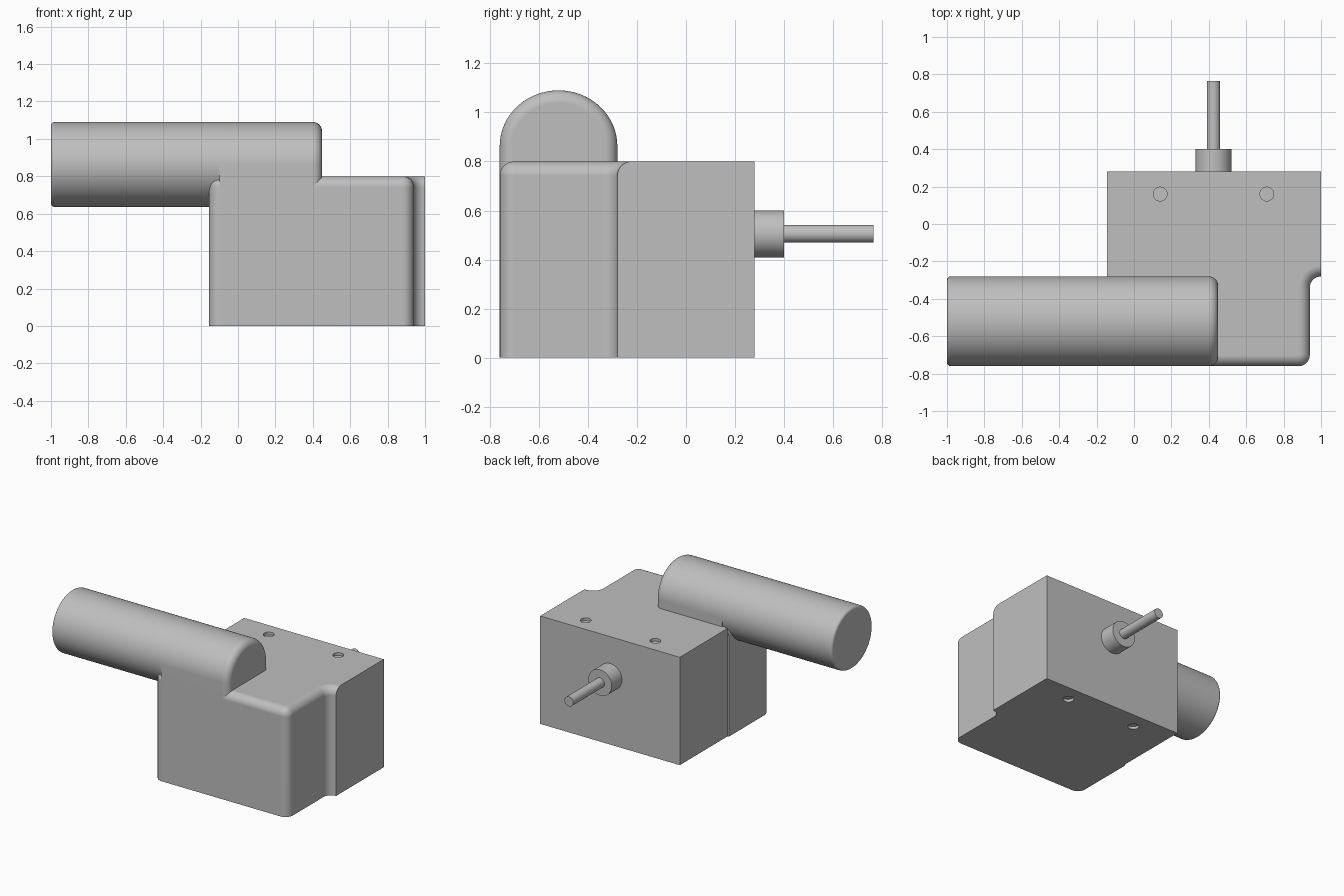
import bpy, bmesh
from math import sin, cos, pi, radians

if "Cube" in bpy.data.objects:
    bpy.data.objects.remove(bpy.data.objects["Cube"], do_unlink=True)

grey = bpy.data.materials.new("plain grey")
grey.use_nodes = True
colour = (0.52, 0.52, 0.52, 1)
grey.diffuse_color = colour
grey.node_tree.nodes["Principled BSDF"].inputs["Base Color"].default_value = colour

PLACE = {"x": lambda u, v, h: (h, u, v),
         "y": lambda u, v, h: (u, h, v),
         "z": lambda u, v, h: (u, v, h)}


def arc(cu, cv, ru, rv, start, end, steps, side=1):
    """Points on an arc, each with the outward direction used for insetting."""
    pts = []
    for i in range(steps + 1):
        a = radians(start + (end - start) * i / steps)
        pts.append((cu + ru * cos(a), cv + rv * sin(a), side * cos(a), side * sin(a)))
    return pts


def circle(cu, cv, ru, rv, steps=64):
    return arc(cu, cv, ru, rv, 0, 360, steps)[:-1]


def rounded_end(start, end, r, steps=8):
    """Rings (height, inset) from start to end, with a rounded edge at end."""
    s = 1 if end > start else -1
    return [(start, 0)] + [(end - s * r * (1 - sin(t)), r * (1 - cos(t)))
                           for t in (pi / 2 * i / steps for i in range(steps + 1))]


def loft(name, axis, outline, rings):
    bm = bmesh.new()
    loops = [[bm.verts.new(PLACE[axis](u - nu * d, v - nv * d, h))
              for u, v, nu, nv in outline] for h, d in rings]
    n = len(outline)
    for a, b in zip(loops, loops[1:]):
        for i in range(n):
            j = (i + 1) % n
            bm.faces.new((a[i], a[j], b[j], b[i]))
    bm.faces.new(loops[0])
    bm.faces.new(loops[-1])
    bmesh.ops.recalc_face_normals(bm, faces=bm.faces)
    mesh = bpy.data.meshes.new(name)
    bm.to_mesh(mesh)
    bm.free()
    mesh.materials.append(grey)
    obj = bpy.data.objects.new(name, mesh)
    bpy.context.collection.objects.link(obj)
    return obj


def activate(obj):
    bpy.ops.object.select_all(action="DESELECT")
    obj.select_set(True)
    bpy.context.view_layer.objects.active = obj


def finish(obj):
    activate(obj)
    bpy.ops.object.shade_smooth_by_angle(angle=radians(35))
    normals = obj.modifiers.new("even shading", "WEIGHTED_NORMAL")
    normals.keep_sharp = True


# Housing: square back, narrower front with rounded corners and top edge
R, TOP, FRONT, STEP = 0.06, 0.8, -0.76, -0.28
outline = [(1.0, 0.28, 0, 0), (-0.145, 0.28, 0, 0), (-0.145, STEP, 0, 0),
           (-0.155, STEP, -1, 0)]
outline += arc(-0.155 + R, FRONT + R, R, R, 180, 270, 8)
outline += arc(0.94 - R, FRONT + R, R, R, 270, 360, 8)
outline += arc(1.0, STEP - R, R, R, 180, 90, 8, side=-1)
housing = loft("housing", "z", outline, rounded_end(0, TOP, R - 0.002))

# Shallow round sockets on the top and bottom
for x in (0.14, 0.71):
    for z in (0, TOP):
        cutter = loft("socket_cutter", "z", circle(x, 0.16, 0.037, 0.037, 32),
                      [(z - 0.02, 0), (z + 0.02, 0)])
        cutter.hide_render = True
        cut = housing.modifiers.new("socket", "BOOLEAN")
        cut.operation = "DIFFERENCE"
        cut.object = cutter
        activate(housing)
        bpy.ops.object.modifier_apply(modifier=cut.name)
        bpy.data.objects.remove(cutter, do_unlink=True)
finish(housing)

# Barrel: oval tube to the right, arched saddle where it sits on the housing
CY, CZ, RY, RZ = -0.52, 0.863, 0.24, 0.227
finish(loft("barrel", "x", circle(CY, CZ, RY, RZ), rounded_end(-0.08, -1.0, 0.02)))
arch = [(CY + RY, 0.7, 1, 0)] + arc(CY, CZ, RY, RZ, 0, 180, 32) + [(CY - RY, 0.7, -1, 0)]
finish(loft("barrel_saddle", "x", arch, rounded_end(-0.1, 0.45, 0.05)))

# Output collar and shaft on the back
for name, r, start, end in (("collar", 0.096, 0.27, 0.4), ("shaft", 0.036, 0.38, 0.765)):
    finish(loft(name, "y", circle(0.425, 0.505, r, r, 48), [(start, 0), (end, 0)]))
